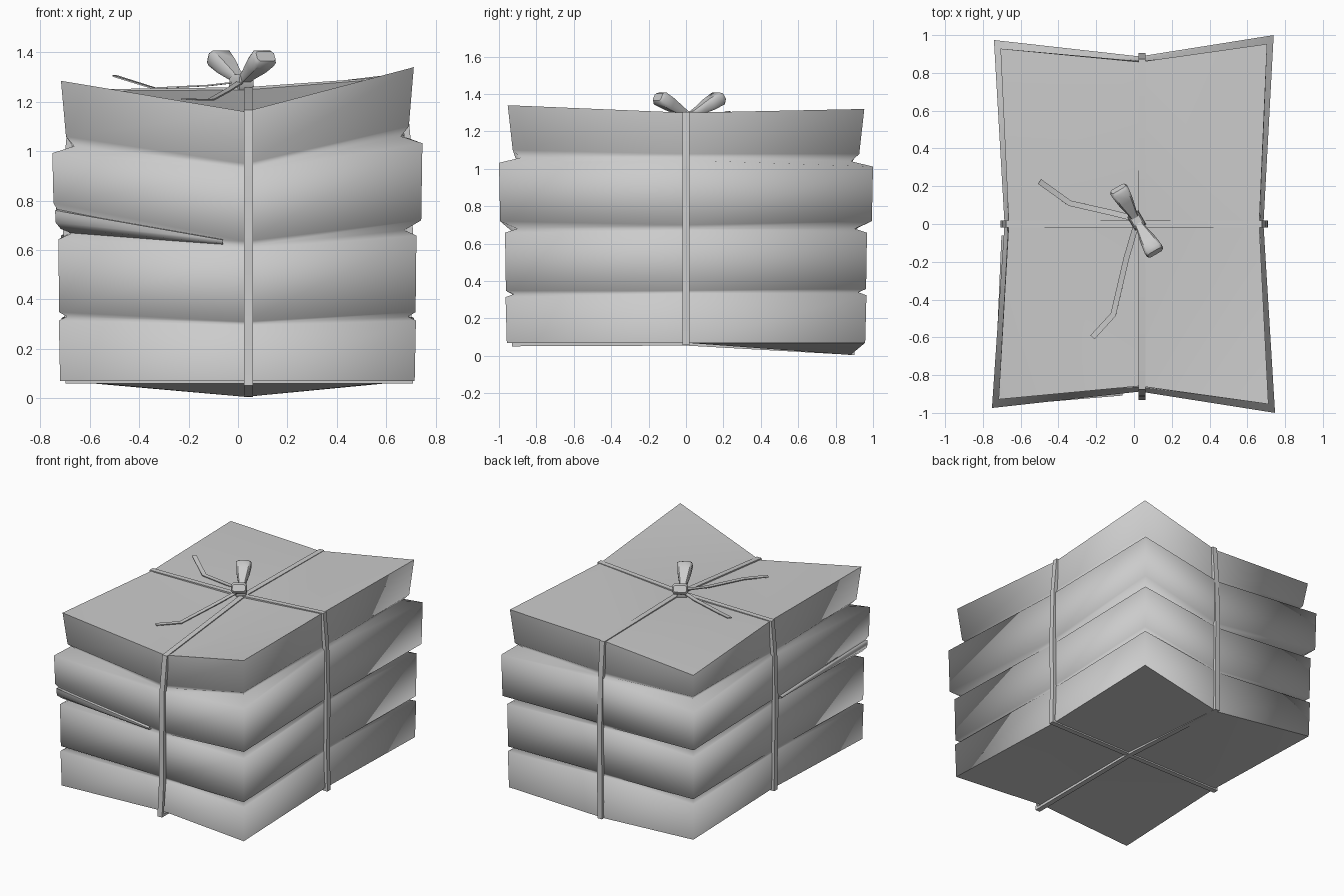
import bpy, bmesh, math
from mathutils import Vector

cube = bpy.data.objects.get("Cube")
if cube:
    bpy.data.objects.remove(cube, do_unlink=True)

grey = bpy.data.materials.new("plain_grey")
grey.use_nodes = True
COLOUR = (0.6, 0.6, 0.6, 1)
grey.diffuse_color = COLOUR
grey.node_tree.nodes["Principled BSDF"].inputs["Base Color"].default_value = COLOUR


def finish(bm, name, angle):
    bmesh.ops.recalc_face_normals(bm, faces=bm.faces)
    mesh = bpy.data.meshes.new(name)
    bm.to_mesh(mesh)
    bm.free()
    mesh.materials.append(grey)
    ob = bpy.data.objects.new(name, mesh)
    bpy.context.collection.objects.link(ob)
    bpy.ops.object.select_all(action='DESELECT')
    ob.select_set(True)
    bpy.context.view_layer.objects.active = ob
    bpy.ops.object.shade_smooth_by_angle(angle=math.radians(angle))


def loft(bm, rings):
    """Skin a list of closed point rings and return their vertices."""
    rows = [[bm.verts.new(p) for p in ring] for ring in rings]
    n = len(rows[0])
    for a, b in zip(rows, rows[1:]):
        for i in range(n):
            j = (i + 1) % n
            bm.faces.new((a[i], a[j], b[j], b[i]))
    return rows


def cap_ends(bm, rows):
    for row in (rows[0], rows[-1]):
        bm.faces.new(row)


def cloth_cap(bm, row, centre):
    """Close a cloth end: raised corner triangles around a sagging middle."""
    c = bm.verts.new(centre)
    for i in range(0, 8, 2):
        corner, a, b = row[i], row[i - 1], row[(i + 1) % 8]
        bm.faces.new((a, corner, b))
        bm.faces.new((a, b, c))
        for mid in (a, b):
            bm.edges.get((corner, mid)).smooth = False


# Folded cloth stack: eight outline stations, corners alternate with sagging middles
outline = [(-0.722, -0.935), (0.03, -0.88), (0.717, -0.96), (0.68, 0),
           (0.71, 0.96), (0.03, 0.88), (-0.712, 0.935), (-0.68, 0)]
# Height of each crease at the eight stations
base = [0.07, 0.07, 0.07, 0.07, 0.07, 0.005, 0.07, 0.07]
crease_low = [0.33, 0.30, 0.33, 0.34, 0.34, 0.31, 0.34, 0.33]
crease_mid = [0.665, 0.615, 0.68, 0.68, 0.68, 0.65, 0.68, 0.68]
crease_high = [1.02, 0.93, 1.06, 1.06, 1.04, 1.0, 1.02, 1.02]
rim = [1.285, 1.16, 1.34, 1.30, 1.32, 1.24, 1.225, 1.245]

# crease, height offset, corner scale, middle scale
profile = [(base, 0, 0.998, 1.0),
           (crease_low, -0.016, 1.005, 1.002), (crease_low, 0, 0.96, 0.995),
           (crease_low, 0.018, 1.003, 1.0),
           (crease_mid, -0.022, 1.008, 1.002), (crease_mid, 0, 0.94, 0.992),
           (crease_mid, 0.04, 1.035, 1.008),
           (crease_high, -0.028, 1.0416, 1.008), (crease_high, 0, 0.92, 0.985),
           (crease_high, 0.04, 0.965, 0.98),
           (rim, 0, 0.993, 0.975)]
rings = []
for heights, dz, corner, middle in profile:
    ring = []
    for i, (x, y) in enumerate(outline):
        s = middle if i % 2 else corner
        z = heights[i] + dz * (0.5 if i % 2 else 1)
        if i == 0 and heights is crease_mid and dz > 0:
            z += 0.085       # lifted by the tucked fold
        ring.append((x * s, y * s, z))
    rings.append(ring)
bm = bmesh.new()
rows = loft(bm, rings)
cloth_cap(bm, rows[0], (0.03, 0, 0.07))
cloth_cap(bm, rows[-1], (0.03, 0, 1.25))
finish(bm, "cloth_stack", 180)

# Thin fold tucked in at one corner, tapering along both sides
ends = [(-0.68, -0.06, 0.685, 0.01), (-0.718, -0.935, 0.715, 0.05), (-0.06, -0.88, 0.63, 0.012)]
bm = bmesh.new()
rings = []
for k, s in ((-1, 0.93), (-0.6, 1.0), (-0.1, 1.028), (0.9, 1.032), (1.3, 0.95)):
    rings.append([(x * s, y * s, z + h * k) for x, y, z, h in ends]
                 + [(-0.3, -0.4, 0.67 + 0.02 * k)])
cap_ends(bm, loft(bm, rings))
finish(bm, "tucked_fold", 80)


def ribbon(name, points, side, width, thick, closed):
    """Flat band along a path; side gives its width direction (None: level)."""
    pts = [Vector(p) for p in points]
    n = len(pts)
    sections = []
    for i, p in enumerate(pts):
        before = pts[i - 1] if closed or i else p
        after = pts[(i + 1) % n] if closed or i < n - 1 else p
        t = ((p - before).normalized() + (after - p).normalized()).normalized()
        across = Vector(side) if side else t.cross(Vector((0, 0, 1))).normalized()
        up = across.cross(t).normalized() * thick / 2
        w = across * width / 2
        sections.append([p - w - up, p + w - up, p + w + up, p - w + up])
    bm = bmesh.new()
    if closed:
        sections.append(sections[0])
    rows = loft(bm, sections)
    if closed:
        bmesh.ops.remove_doubles(bm, verts=bm.verts, dist=0.0001)
    else:
        cap_ends(bm, rows)
    finish(bm, name, 40)


# Strings tied around the stack both ways
lengthwise = [(-0.922, 0.06), (-0.9, 0.3), (-0.9, 0.6), (-0.895, 0.92), (-0.867, 1.158),
              (0, 1.246), (0.865, 1.236), (0.88, 1.0), (0.892, 0.65), (0.89, 0.31),
              (0.892, 0.014), (0, 0.068)]
ribbon("lengthwise_string", [(0.042, y, z) for y, z in lengthwise],
       (1, 0, 0), 0.036, 0.026, True)
crosswise = [(-0.69, 0.068), (-0.69, 0.33), (-0.695, 0.68), (-0.685, 1.02), (-0.668, 1.24),
             (0.03, 1.246), (0.668, 1.295), (0.685, 1.06), (0.695, 0.68), (0.69, 0.34),
             (0.7, 0.068)]
ribbon("crosswise_string", [(x, 0, z) for x, z in crosswise],
       (0, 1, 0), 0.036, 0.026, True)

# Loose string ends
ribbon("back_tail", [(0, 0.03, 1.28), (-0.12, 0.06, 1.266), (-0.34, 0.11, 1.255), (-0.5, 0.225, 1.305)],
       None, 0.03, 0.006, False)
ribbon("front_tail", [(0.01, -0.01, 1.28), (-0.04, -0.18, 1.247), (-0.11, -0.48, 1.208), (-0.22, -0.6, 1.21)],
       None, 0.03, 0.006, False)

# Bow: two flaring loops and a knot
along = Vector((-0.5, 0.86, 0)).normalized()
across = Vector((along.y, -along.x, 0))
knot = Vector((0.014, 0.018, 1.28))
for name, sign in (("back_loop", 1), ("front_loop", -1)):
    axis = (along * sign * 0.88 + Vector((0, 0, 0.47))).normalized()
    up = across.cross(axis)
    bm = bmesh.new()
    rings = []
    for d, w, h in ((0, 0.02, 0.016), (0.06, 0.026, 0.022), (0.14, 0.042, 0.033),
                    (0.205, 0.05, 0.036), (0.222, 0.042, 0.022)):
        rings.append([knot + axis * d + across * w * a + up * h * b for a, b in
                      ((1, -0.6), (1, 0.6), (0.75, 1), (-0.75, 1),
                       (-1, 0.6), (-1, -0.6), (-0.75, -1), (0.75, -1))])
    cap_ends(bm, loft(bm, rings))
    finish(bm, name, 50)

bm = bmesh.new()
rings = []
for z, r in ((-0.035, 0.034), (-0.02, 0.042), (0.016, 0.04), (0.03, 0.03)):
    rings.append([knot + Vector((0, 0, z)) + along * r * a + across * r * b * 0.8
                  for a, b in ((1, 1), (1, -1), (-1, -1), (-1, 1))])
cap_ends(bm, loft(bm, rings))
finish(bm, "knot", 40)
